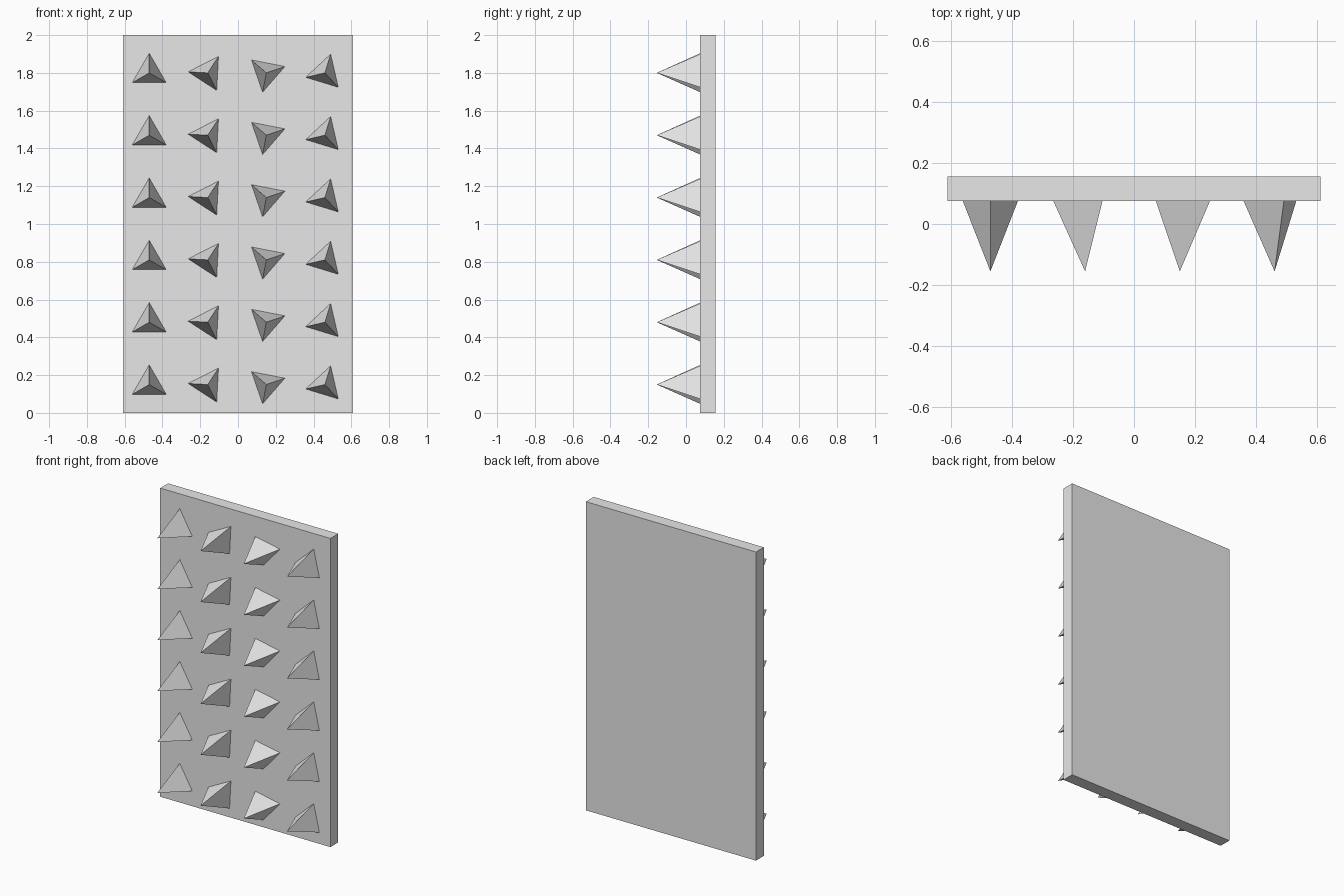
import bpy, bmesh
from math import radians, cos, sin

cube = bpy.data.objects.get("Cube")
if cube:
    bpy.data.objects.remove(cube, do_unlink=True)

grey = bpy.data.materials.new("light_grey")
grey.use_nodes = True
colour = (0.8, 0.8, 0.8, 1)
grey.diffuse_color = colour
grey.node_tree.nodes["Principled BSDF"].inputs["Base Color"].default_value = colour

WALL_FRONT, WALL_BACK, SPIKE_TIP = 0.075, 0.155, -0.155
SPIKE_RADIUS = 0.104


def finish(name, bm, location):
    bmesh.ops.recalc_face_normals(bm, faces=bm.faces)
    mesh = bpy.data.meshes.new(name)
    bm.to_mesh(mesh)
    bm.free()
    mesh.materials.append(grey)
    obj = bpy.data.objects.new(name, mesh)
    obj.location = location
    bpy.context.collection.objects.link(obj)
    return obj


# Flat upright wall panel
bm = bmesh.new()
bmesh.ops.create_cube(bm, size=1)
bmesh.ops.scale(bm, vec=(1.22, WALL_BACK - WALL_FRONT, 2), verts=bm.verts)
finish("wall_panel", bm, (0, (WALL_FRONT + WALL_BACK) / 2, 1))


# Three-sided spike pointing forward, turned about its own axis
def spike(name, x, z, turn):
    bm = bmesh.new()
    tip = bm.verts.new((0, SPIKE_TIP - WALL_FRONT, 0))
    base = []
    for i in range(3):
        a = radians(turn + 120 * i)
        base.append(bm.verts.new((SPIKE_RADIUS * cos(a), 0, SPIKE_RADIUS * sin(a))))
    bm.faces.new(base)
    for i in range(3):
        bm.faces.new((tip, base[i], base[(i + 1) % 3]))
    finish(name, bm, (x, WALL_FRONT, z))


# Four columns of spikes, each column with its own turn
columns = [(-0.47, 90), (-0.16, 57), (0.15, 19), (0.46, 73)]
for col, (x, turn) in enumerate(columns, 1):
    for row in range(6):
        spike(f"spike_{col}_{row + 1}", x, 0.15 + 0.33 * row, turn)
